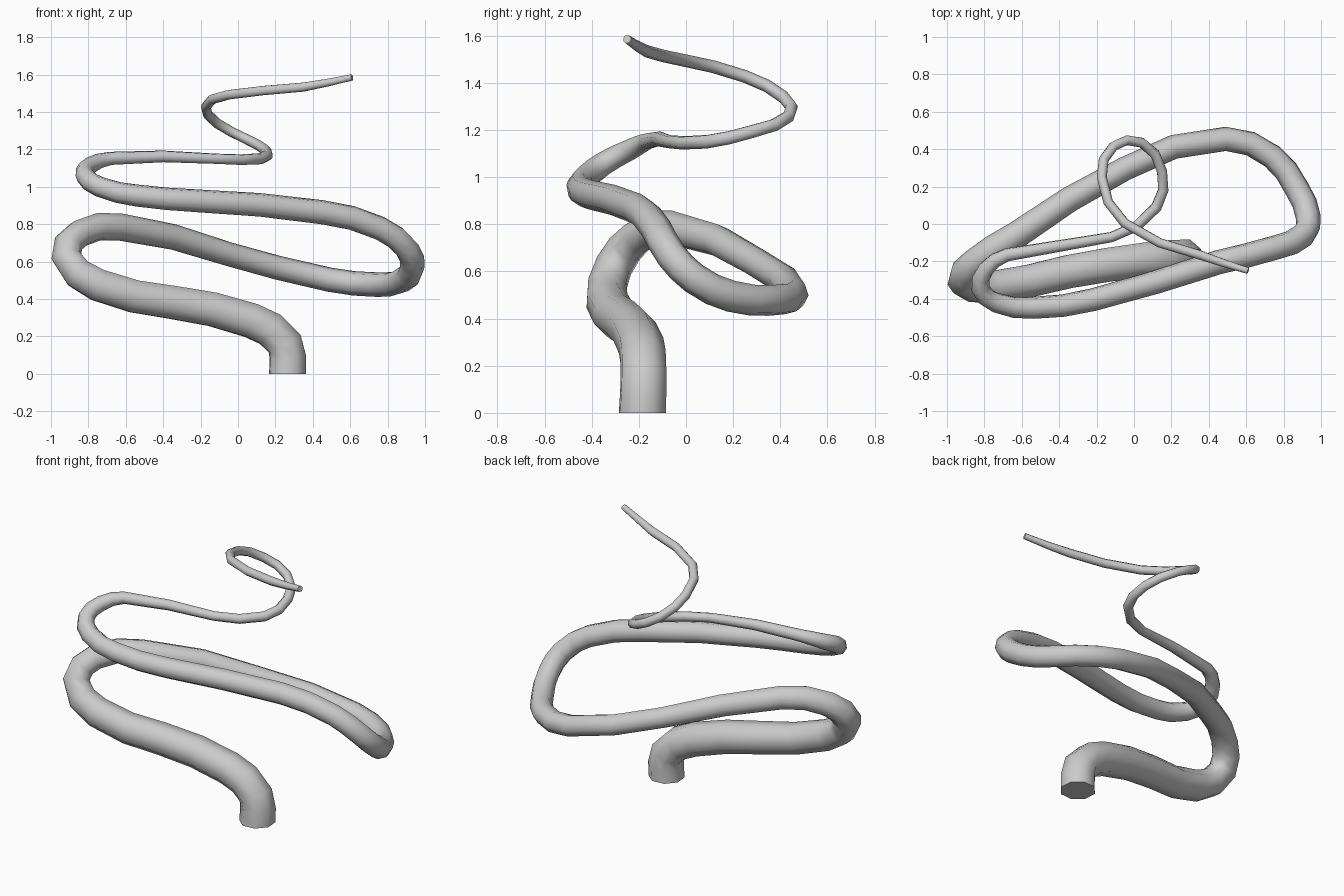
import bpy

# Winding path, base to tip: x, y, z, radius
PATH = [
    (0.265, -0.185, 0.0, 0.105), (0.25, -0.18, 0.16, 0.102), (0.07, -0.19, 0.285, 0.100),
    (-0.35, -0.255, 0.382, 0.096), (-0.75, -0.335, 0.475, 0.092), (-0.918, -0.305, 0.625, 0.082),
    (-0.85, -0.205, 0.748, 0.076), (-0.63, -0.06, 0.785, 0.073), (-0.05, 0.295, 0.64, 0.064),
    (0.49, 0.455, 0.503, 0.065), (0.74, 0.36, 0.477, 0.066), (0.87, 0.19, 0.495, 0.067),
    (0.932, 0.035, 0.57, 0.067), (0.905, -0.06, 0.665, 0.066), (0.76, -0.125, 0.778, 0.066),
    (0.45, -0.205, 0.864, 0.066), (-0.22, -0.405, 0.925, 0.062), (-0.54, -0.448, 0.953, 0.060),
    (-0.74, -0.42, 1.0, 0.055), (-0.82, -0.345, 1.06, 0.050), (-0.79, -0.24, 1.115, 0.045),
    (-0.68, -0.165, 1.152, 0.036), (-0.12, -0.07, 1.150, 0.028), (0.12, 0.09, 1.15, 0.030),
    (0.15, 0.28, 1.193, 0.029), (0.04, 0.435, 1.257, 0.027), (-0.11, 0.415, 1.338, 0.027),
    (-0.172, 0.25, 1.427, 0.027), (-0.05, 0.005, 1.492, 0.027), (0.35, -0.165, 1.533, 0.026),
    (0.61, -0.25, 1.585, 0.018),
]

# Eight-sided tapering tube swept along a smooth path
curve = bpy.data.curves.new("winding_tendril", "CURVE")
curve.dimensions = "3D"
curve.resolution_u = 2
curve.bevel_depth = 1.0
curve.bevel_resolution = 2
curve.use_fill_caps = True
spline = curve.splines.new("BEZIER")
spline.bezier_points.add(len(PATH) - 1)
for p, (x, y, z, r) in zip(spline.bezier_points, PATH):
    p.co = (x, y, z)
    p.radius = r
    p.handle_left_type = p.handle_right_type = "AUTO"
spline.use_smooth = True

tendril = bpy.data.objects.new("winding_tendril", curve)
bpy.context.collection.objects.link(tendril)
bpy.context.view_layer.objects.active = tendril
tendril.select_set(True)
bpy.ops.object.convert(target="MESH")
tendril = bpy.context.object

# Seat the bottom ring flat on the ground
for v in tendril.data.vertices:
    if v.co.z < 0.03 :
        v.co.z = 0.0
bpy.ops.object.shade_smooth_by_angle(angle=1.05)
